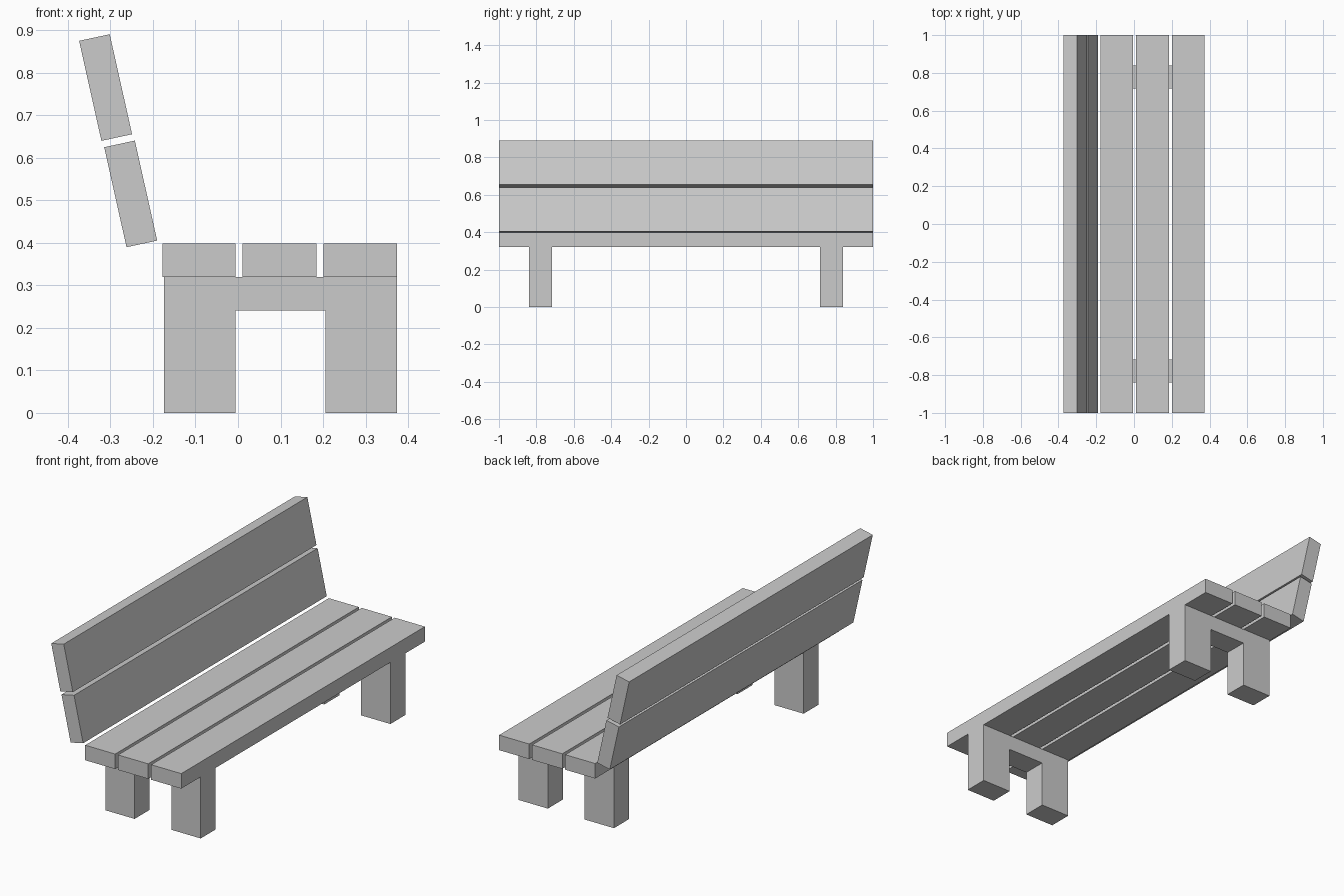
import bpy, bmesh
from mathutils import Vector

if "Cube" in bpy.data.objects:
    bpy.data.objects.remove(bpy.data.objects["Cube"])

grey = bpy.data.materials.new("light_grey")
grey.diffuse_color = (0.6, 0.6, 0.6, 1)
grey.use_nodes = True
grey.node_tree.nodes["Principled BSDF"].inputs["Base Color"].default_value = grey.diffuse_color


def prism(name, profile, y0, y1):
    """Extrude an x-z profile along y."""
    bm = bmesh.new()
    face = bm.faces.new([bm.verts.new((x, y0, z)) for x, z in profile])
    ext = bmesh.ops.extrude_face_region(bm, geom=[face])
    verts = [g for g in ext["geom"] if isinstance(g, bmesh.types.BMVert)]
    bmesh.ops.translate(bm, verts=verts, vec=Vector((0, y1 - y0, 0)))
    bmesh.ops.recalc_face_normals(bm, faces=bm.faces)
    mesh = bpy.data.meshes.new(name)
    bm.to_mesh(mesh)
    bm.free()
    mesh.materials.append(grey)
    bpy.context.collection.objects.link(bpy.data.objects.new(name, mesh))


# Three seat planks
for i, (a, b) in enumerate([(-0.178, -0.006), (0.011, 0.184), (0.201, 0.374)]):
    prism(f"seat_plank_{i + 1}", [(a, 0.32), (b, 0.32), (b, 0.398), (a, 0.398)], -1, 1)

# Two leaning backrest planks, each running up from its lower front corner
across, up = Vector((-0.072, -0.0155)), Vector((-0.0525, 0.235))
for name, corner in (("lower", (-0.190, 0.405)), ("upper", (-0.249, 0.655))):
    c = Vector(corner)
    prism(f"{name}_back_plank", [c, c + up, c + up + across, c + across], -1, 1)

# Arched leg frames near both ends
arch = [(-0.174, 0), (-0.006, 0), (-0.006, 0.241), (0.206, 0.241),
        (0.206, 0), (0.374, 0), (0.374, 0.32), (-0.174, 0.32)]
prism("front_leg_frame", arch, -0.84, -0.717)
prism("rear_leg_frame", arch, 0.717, 0.84)
